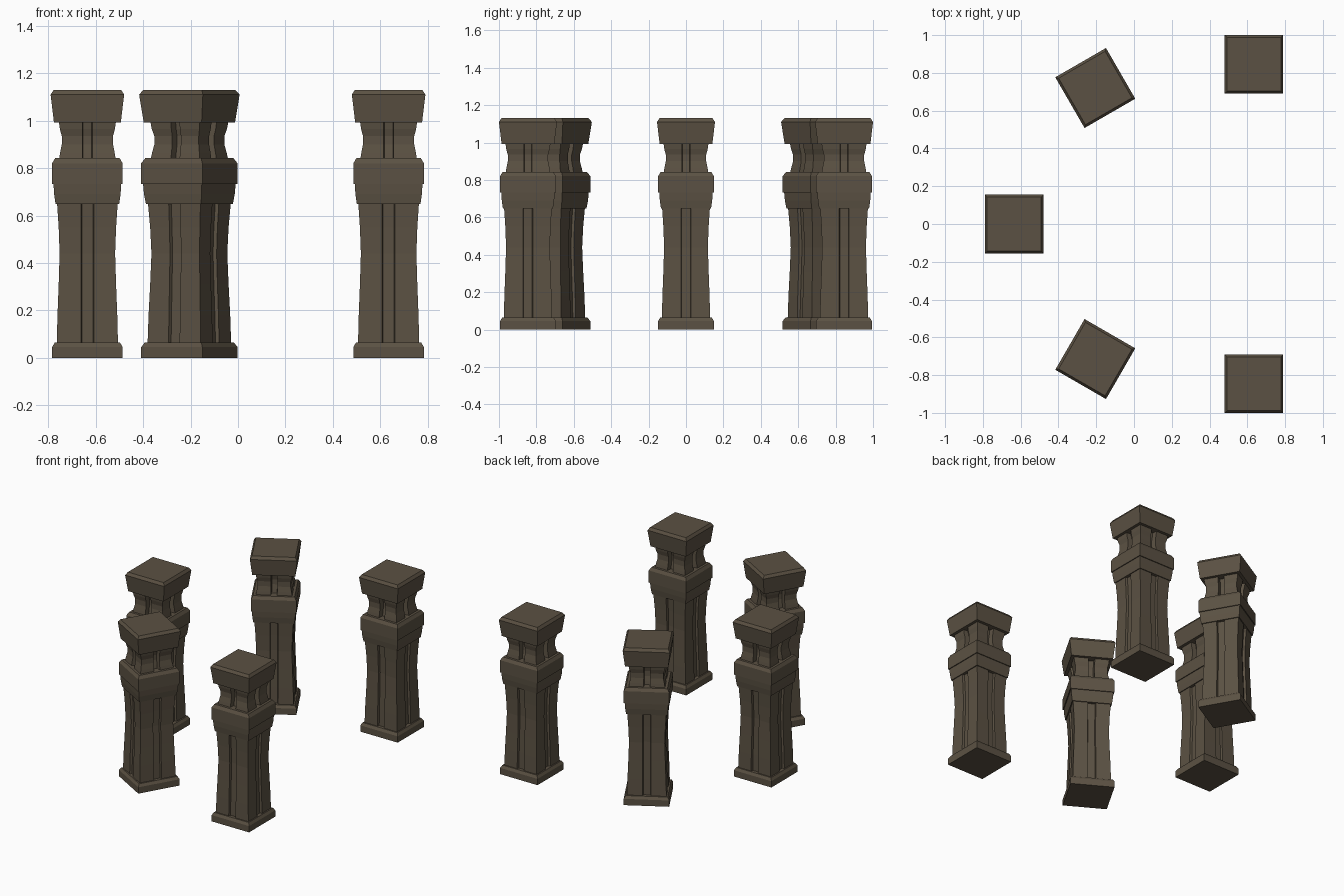
import bpy, bmesh, math

if "Cube" in bpy.data.objects:
    bpy.data.objects.remove(bpy.data.objects["Cube"])

stone = bpy.data.materials.new("dark brown stone")
stone.diffuse_color = (0.105, 0.083, 0.056, 1)
stone.use_nodes = True
stone.node_tree.nodes["Principled BSDF"].inputs["Base Color"].default_value = stone.diffuse_color


def ring(half, groove, depth):
    """Square outline; with a groove, each side gets a central notch."""
    side = [(-half, -half)]
    if groove:
        side += [(-groove, -half), (-groove * 0.85, -half + depth),
                 (groove * 0.85, -half + depth), (groove, -half)]
    pts = []
    for k in range(4):
        c, s = round(math.cos(k * math.pi / 2)), round(math.sin(k * math.pi / 2))
        pts += [(x * c - y * s, x * s + y * c) for x, y in side]
    return pts


def loft(bm, profile, groove=0, depth=0):
    """Stack rings given as (height, half width) into a closed solid."""
    rows = [[bm.verts.new((x, y, z)) for x, y in ring(h, groove, depth)]
            for z, h in profile]
    n = len(rows[0])
    for a, b in zip(rows, rows[1:]):
        for i in range(n):
            j = (i + 1) % n
            bm.faces.new((a[i], a[j], b[j], b[i]))
    bm.faces.new(rows[0][::-1])
    bm.faces.new(rows[-1])


bm = bmesh.new()
# foot slab
loft(bm, [(0, 0.149), (0.045, 0.149), (0.064, 0.138)])
# waisted, grooved shaft
loft(bm, [(0.06, 0.129), (0.18, 0.126), (0.31, 0.121), (0.44, 0.117),
          (0.55, 0.121), (0.655, 0.128)], 0.027, 0.015)
# lower and upper collar
loft(bm, [(0.648, 0.134), (0.69, 0.140), (0.735, 0.143)])
loft(bm, [(0.733, 0.149), (0.82, 0.149), (0.842, 0.136)])
# pinched, deeply grooved neck
loft(bm, [(0.835, 0.120), (0.865, 0.115), (0.90, 0.108), (0.935, 0.108),
          (0.965, 0.116), (1.0, 0.121)], 0.021, 0.035)
# flared cap
loft(bm, [(0.993, 0.141), (1.11, 0.155), (1.13, 0.142)])
mesh = bpy.data.meshes.new("pillar")
bm.to_mesh(mesh)
bm.free()
mesh.materials.append(stone)

# five pillars in an open arc
spots = [("left_pillar", -0.635, 0.0, 0),
         ("back_turned_pillar", -0.205, 0.72, 30),
         ("front_turned_pillar", -0.205, -0.715, -30),
         ("back_right_pillar", 0.635, 0.845, 0),
         ("front_right_pillar", 0.635, -0.845, 0)]
for name, x, y, turn in spots:
    ob = bpy.data.objects.new(name, mesh)
    ob.location = (x, y, 0)
    ob.rotation_euler.z = math.radians(turn)
    bpy.context.collection.objects.link(ob)
